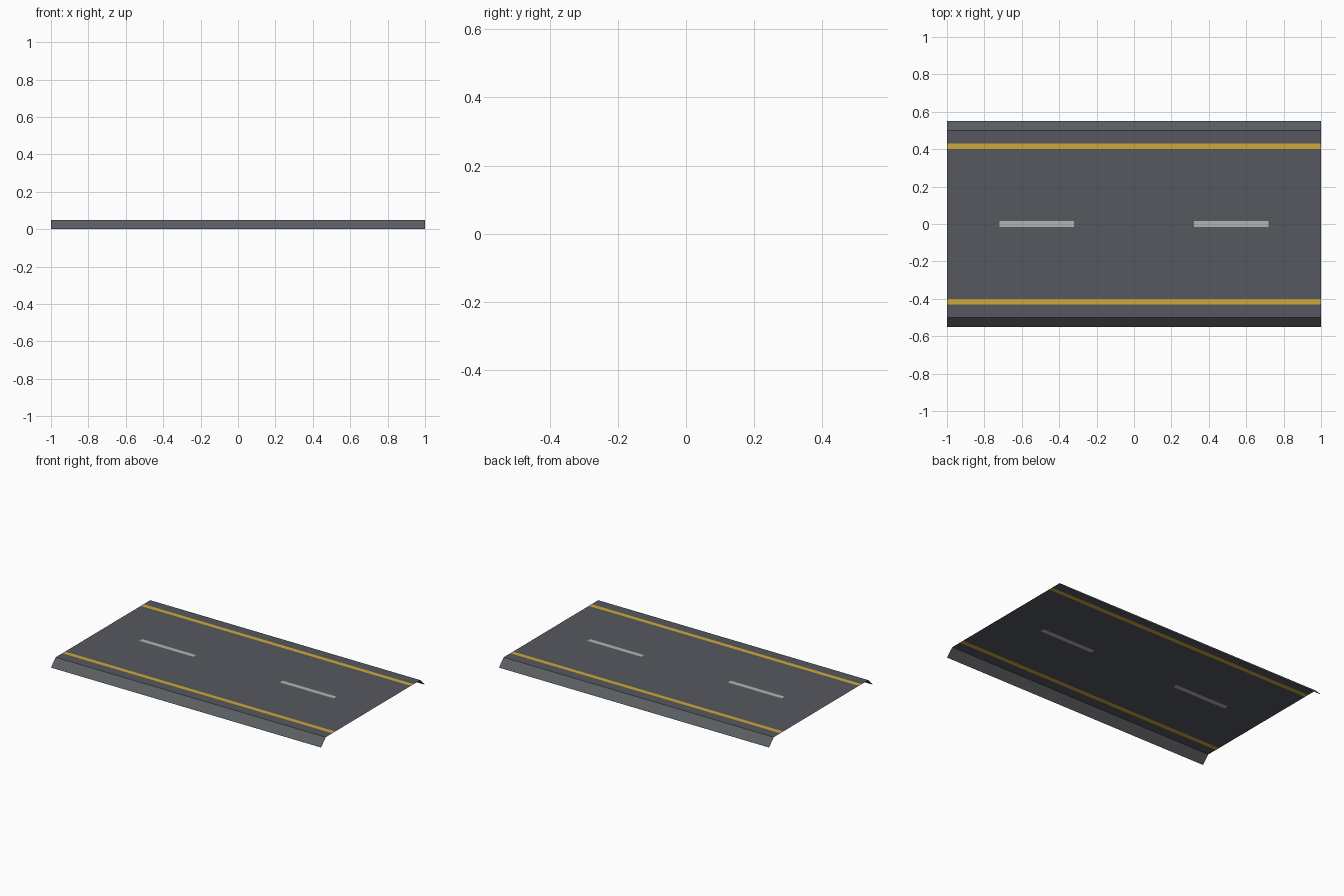
import bpy, bmesh

if "Cube" in bpy.data.objects:
    bpy.data.objects.remove(bpy.data.objects["Cube"])

def mat(name, rgb):
    m = bpy.data.materials.new(name)
    lin = [((c / 255 + 0.055) / 1.055) ** 2.4 for c in rgb]
    m.diffuse_color = (*lin, 1)
    m.use_nodes = True
    m.node_tree.nodes["Principled BSDF"].inputs["Base Color"].default_value = m.diffuse_color
    return m

asphalt = mat("asphalt grey", (86, 89, 96))
yellow = mat("line yellow", (208, 168, 58))
white = mat("dash pale grey", (178, 181, 178))
bank = mat("bank grey", (90, 94, 98))

# open road sheet: cross-section (y, z) swept along x, cut where markings lie
section = [(-.55, 0), (-.5, .05), (-.43, .05), (-.4, .05), (-.015, .05),
           (.015, .05), (.4, .05), (.43, .05), (.5, .05), (.55, 0)]
stations = [-1, -.72, -.32, .32, .72, 1]

bm = bmesh.new()
rows = [[bm.verts.new((x, y, z)) for y, z in section] for x in stations]
for a, b in zip(rows, rows[1:]):
    for j in range(len(section) - 1):
        f = bm.faces.new((a[j], b[j], b[j + 1], a[j + 1]))
        c = f.calc_center_median()
        if abs(c.y) > .5:
            f.material_index = 3          # sloping banks
        elif .4 < abs(c.y) < .43:
            f.material_index = 1          # yellow edge lines
        elif abs(c.y) < .01 and .32 < abs(c.x) < .72:
            f.material_index = 2          # centre dashes

me = bpy.data.meshes.new("road_section")
bm.to_mesh(me)
bm.free()
for m in (asphalt, yellow, white, bank):
    me.materials.append(m)
bpy.context.collection.objects.link(bpy.data.objects.new("road_section", me))
